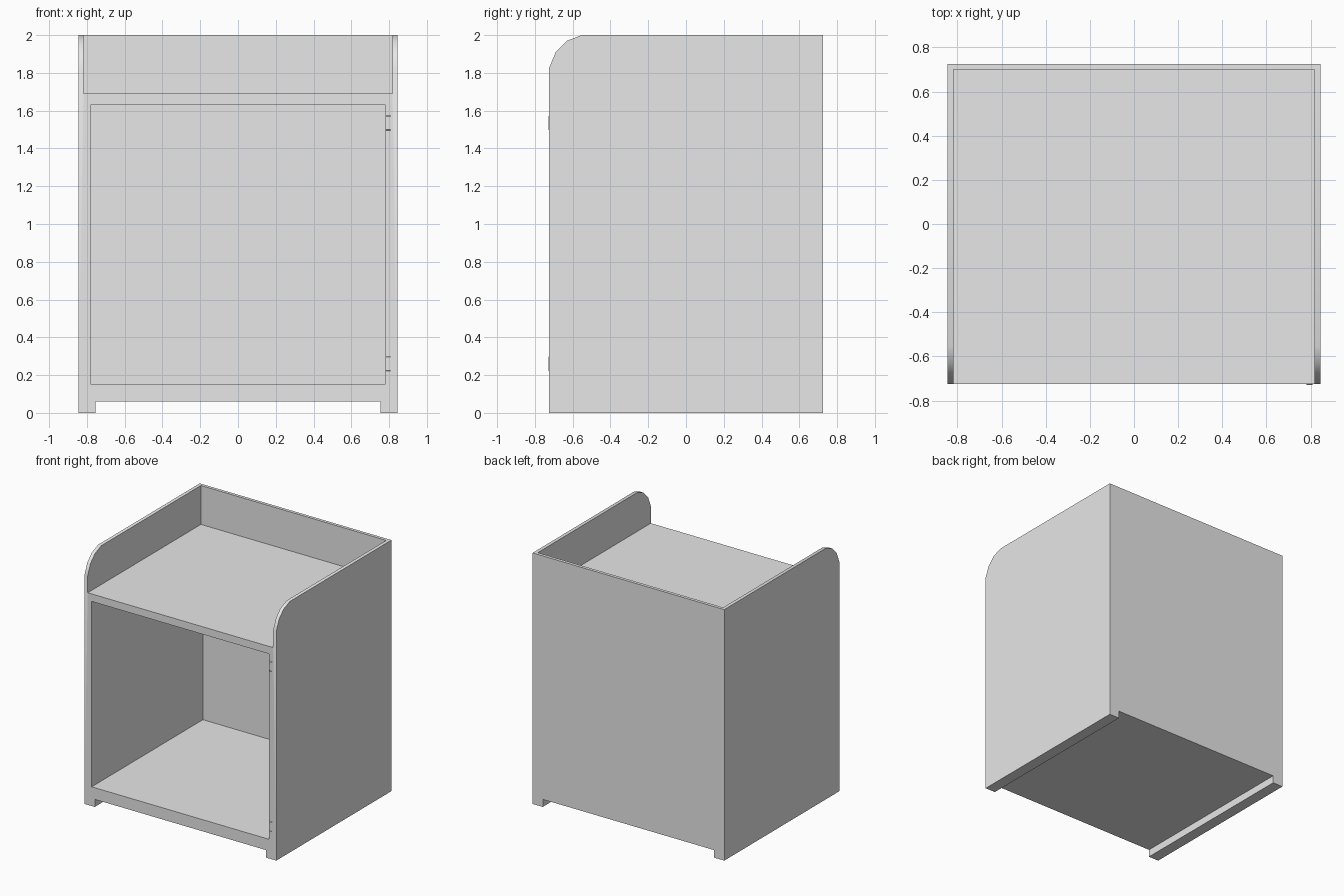
import bpy
import bmesh
from math import radians

cube = bpy.data.objects.get("Cube")
if cube:
    bpy.data.objects.remove(cube, do_unlink=True)

HALF_W, HALF_D, HEIGHT = 0.845, 0.725, 2.0

gray = bpy.data.materials.new("plain gray")
gray.use_nodes = True
COLOR = (0.8, 0.8, 0.8, 1)
gray.diffuse_color = COLOR
gray.node_tree.nodes["Principled BSDF"].inputs["Base Color"].default_value = COLOR


def extrude_x(name, profile, x0, x1):
    """Solid made by sweeping a (y, z) profile from x0 to x1."""
    bm = bmesh.new()
    face = bm.faces.new([bm.verts.new((x0, y, z)) for y, z in profile])
    swept = bmesh.ops.extrude_face_region(bm, geom=[face])["geom"]
    verts = [v for v in swept if isinstance(v, bmesh.types.BMVert)]
    bmesh.ops.translate(bm, verts=verts, vec=(x1 - x0, 0, 0))
    bmesh.ops.recalc_face_normals(bm, faces=bm.faces)
    mesh = bpy.data.meshes.new(name)
    bm.to_mesh(mesh)
    bm.free()
    mesh.materials.append(gray)
    obj = bpy.data.objects.new(name, mesh)
    bpy.context.collection.objects.link(obj)
    return obj


def box(name, x, y, z):
    return extrude_x(name, [(y[0], z[0]), (y[1], z[0]), (y[1], z[1]), (y[0], z[1])], *x)


# Cabinet body with rounded upper front corners
corner = [(-HALF_D, 1.825), (-0.69, 1.91), (-0.632, 1.969), (-0.553, HEIGHT)]
profile = [(HALF_D, HEIGHT), (HALF_D, 0), (-HALF_D, 0)] + corner
body = extrude_x("cabinet_body", profile, -HALF_W, HALF_W)

# Open tray, main compartment and the gap between the two runners
cutters = [
    box("tray_cutter", (-0.817, 0.817), (-1, 0.70), (1.69, 2.2)),
    box("compartment_cutter", (-0.782, 0.782), (-1, 0.675), (0.153, 1.63)),
    box("runner_gap_cutter", (-0.755, 0.755), (-1, 1), (-0.2, 0.06)),
]
bpy.ops.object.select_all(action="DESELECT")
body.select_set(True)
bpy.context.view_layer.objects.active = body
for cutter in cutters:
    cutter.hide_render = True
    cut = body.modifiers.new(cutter.name, "BOOLEAN")
    cut.operation = "DIFFERENCE"
    cut.solver = "EXACT"
    cut.object = cutter
    bpy.ops.object.modifier_apply(modifier=cut.name)
    bpy.data.objects.remove(cutter, do_unlink=True)
bpy.ops.object.shade_smooth_by_angle(angle=radians(30))

# Slim hinge plates on the left edge of the opening
for label, z in (("lower", 0.26), ("upper", 1.535)):
    plate = [(-0.72, z - 0.045), (-0.729, z - 0.035), (-0.729, z + 0.035), (-0.72, z + 0.045)]
    extrude_x(label + "_hinge_plate", plate, 0.782, 0.808)
